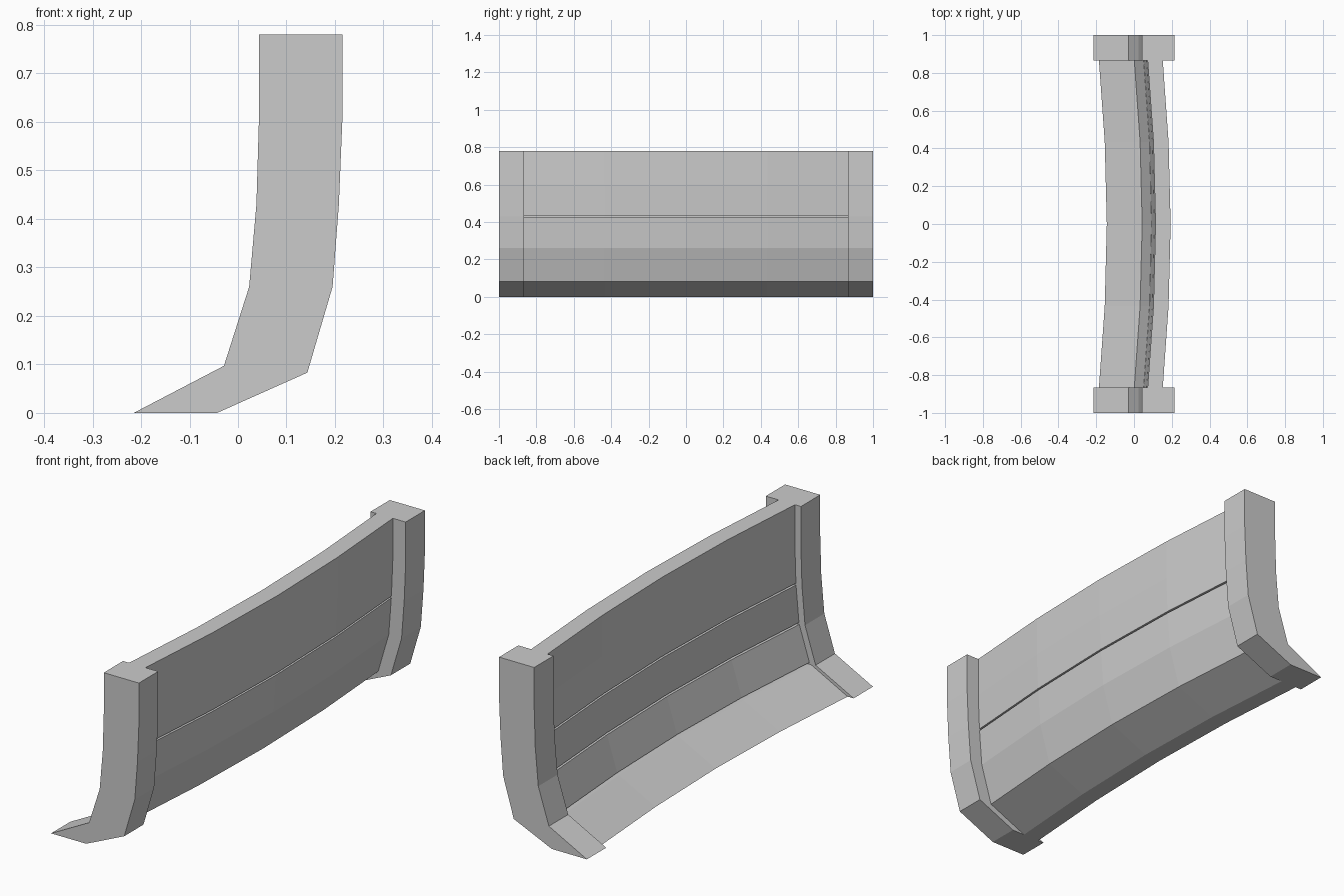
import bpy, bmesh

if "Cube" in bpy.data.objects:
    bpy.data.objects.remove(bpy.data.objects["Cube"])

# Side profile (x, z) of the end posts, bottom to top
INNER = [(-0.215, 0), (-0.029, 0.097), (0.023, 0.26), (0.038, 0.43), (0.043, 0.6), (0.043, 0.78)]
OUTER = [(-0.043, 0), (0.143, 0.083), (0.195, 0.26), (0.208, 0.43), (0.215, 0.6), (0.215, 0.78)]


def loft(name, loop, stations):
    """Sweep a closed x-z loop through (y, x shift) stations and cap the ends."""
    bm = bmesh.new()
    rings = [[bm.verts.new((x + dx, y, z)) for x, z in loop] for y, dx in stations]
    n = len(loop)
    for a, b in zip(rings, rings[1:]):
        for i in range(n):
            j = (i + 1) % n
            bm.faces.new((a[i], a[j], b[j], b[i]))
    bm.faces.new(rings[0])
    bm.faces.new(rings[-1][::-1])
    bmesh.ops.recalc_face_normals(bm, faces=bm.faces)
    mesh = bpy.data.meshes.new(name)
    bm.to_mesh(mesh)
    bm.free()
    obj = bpy.data.objects.new(name, mesh)
    bpy.context.collection.objects.link(obj)
    return obj


def side(points, shift, grooves, depth):
    """Shift one side of the profile and cut a narrow groove at chosen joints."""
    out = []
    for i, (x, z) in enumerate(points):
        x += shift
        if i in grooves:
            h = 0.004
            # keep groove lips on the neighbouring slopes
            (x0, z0), (x1, z1) = points[i - 1], points[i + 1]
            lo = x - h * (points[i][0] - x0) / (z - z0)
            hi = x + h * (x1 - points[i][0]) / (z1 - z)
            out += [(lo, z - h), (x + depth, z - h), (x + depth, z + h), (hi, z + h)]
        else:
            out.append((x, z))
    return out


# End posts
post_loop = INNER + OUTER[::-1]
for label, s in (("left", -1), ("right", 1)):
    loft(label + "_end_post", post_loop, [(s * 0.865, 0), (s * 1.0, 0)])

# Bowed plank panel between the posts, grooved at the plank joints
panel_loop = side(INNER, 0.029, {1, 2, 3}, 0.014) + side(OUTER, -0.063, {3}, -0.014)[::-1]
bow = [(-0.87, 0), (-0.435, 0.031), (0, 0.042), (0.435, 0.031), (0.87, 0)]
loft("curved_plank_panel", panel_loop, bow)
